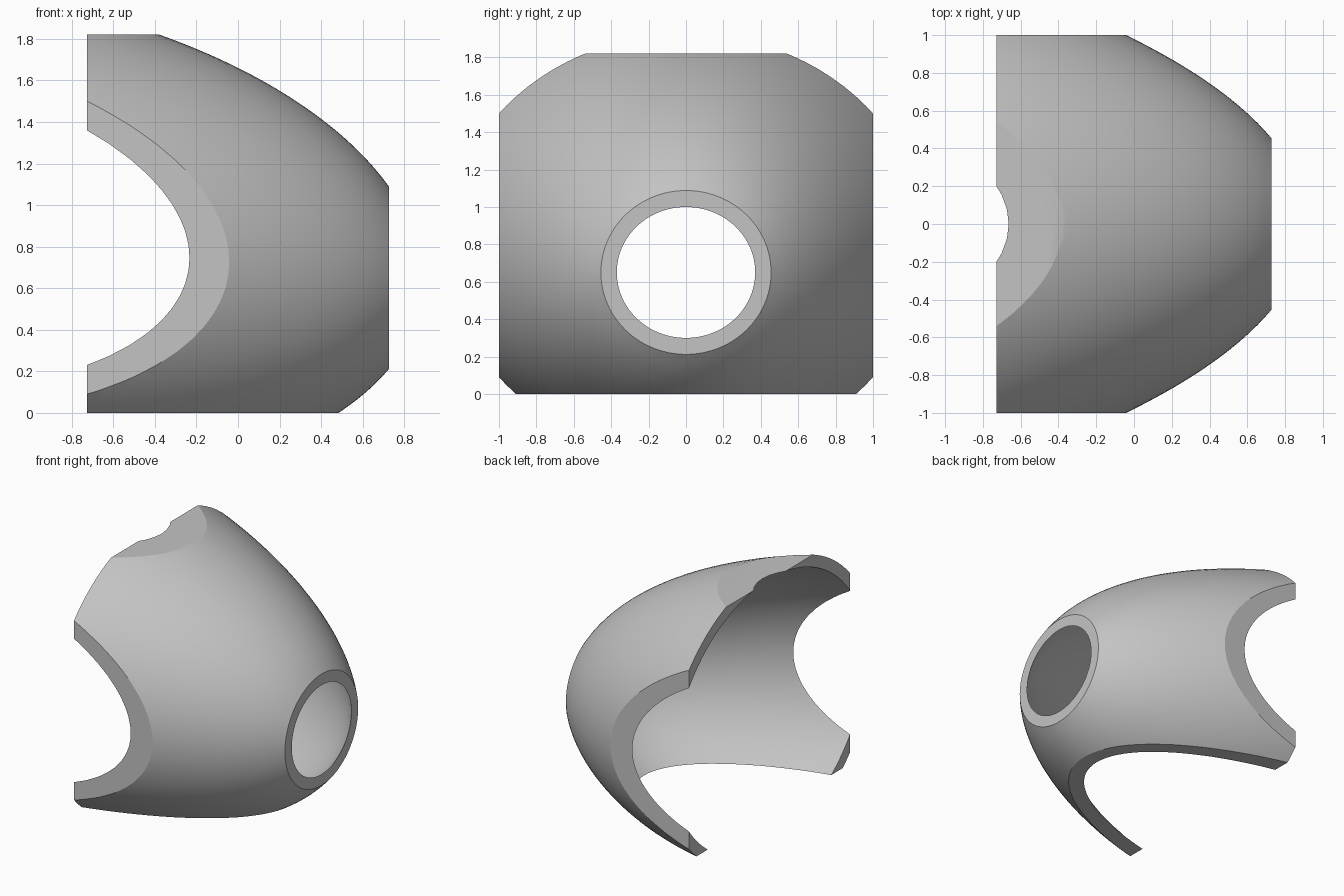
import bpy, bmesh, math

cube = bpy.data.objects.get("Cube")
if cube:
    bpy.data.objects.remove(cube, do_unlink=True)

X0, X1, HEIGHT = -0.727, 0.727, 1.82
RINGS, SIDES = 40, 96


def material(name, value):
    mat = bpy.data.materials.new(name)
    mat.use_nodes = True
    colour = (value, value, value, 1)
    mat.diffuse_color = colour
    mat.node_tree.nodes["Principled BSDF"].inputs["Base Color"].default_value = colour
    return mat


def blend(start, end, bulge, t):
    """Radius whose square runs from start to end, with a bulge between."""
    square = start ** 2 * (1 - t) + end ** 2 * t + bulge * t * (1 - t)
    return math.sqrt(square)


def ring(bm, t, width, depth):
    """Elliptical cross-section; the centre drops towards the narrow end."""
    x = X0 + (X1 - X0) * t
    centre = 0.795 + (0.65 - 0.795) * t
    ry, rz = blend(*width, t), blend(*depth, t)
    angles = [math.tau * i / SIDES for i in range(SIDES)]
    return [bm.verts.new((x, ry * math.cos(a), centre + rz * math.sin(a))) for a in angles]


# Hollow dome: outer skin forwards, inner skin backwards, closed at both rims
bm = bmesh.new()
steps = [i / RINGS for i in range(RINGS + 1)]
loops = [ring(bm, t, (1.279, 0.455, 0.15), (1.131, 0.438, 0.575)) for t in steps]
loops += [ring(bm, t, (1.191, 0.37, 0.075), (1.04, 0.35, 0.575)) for t in reversed(steps)]
for a, b in zip(loops, loops[1:] + loops[:1]):
    for i in range(SIDES):
        j = (i + 1) % SIDES
        bm.faces.new((a[i], a[j], b[j], b[i]))
bmesh.ops.recalc_face_normals(bm, faces=bm.faces)
mesh = bpy.data.meshes.new("dome_shell")
bm.to_mesh(mesh)
bm.free()
shell = bpy.data.objects.new("dome_shell", mesh)
bpy.context.collection.objects.link(shell)
mesh.materials.append(material("plain grey", 0.55))

# Box that trims the sides, top and bottom flat
bpy.ops.mesh.primitive_cube_add(size=2, location=(0, 0, HEIGHT / 2))
trim = bpy.context.object
trim.name = "trim_box"
trim.scale = (2, 1, HEIGHT / 2)
trim.hide_render = True
bpy.context.view_layer.update()

cut = shell.modifiers.new("trim", "BOOLEAN")
cut.operation = "INTERSECT"
cut.solver = "EXACT"
cut.object = trim

bpy.ops.object.select_all(action="DESELECT")
shell.select_set(True)
bpy.context.view_layer.objects.active = shell
bpy.ops.object.modifier_apply(modifier="trim")
bpy.data.objects.remove(trim, do_unlink=True)
bpy.ops.object.shade_smooth_by_angle(angle=math.radians(20))
